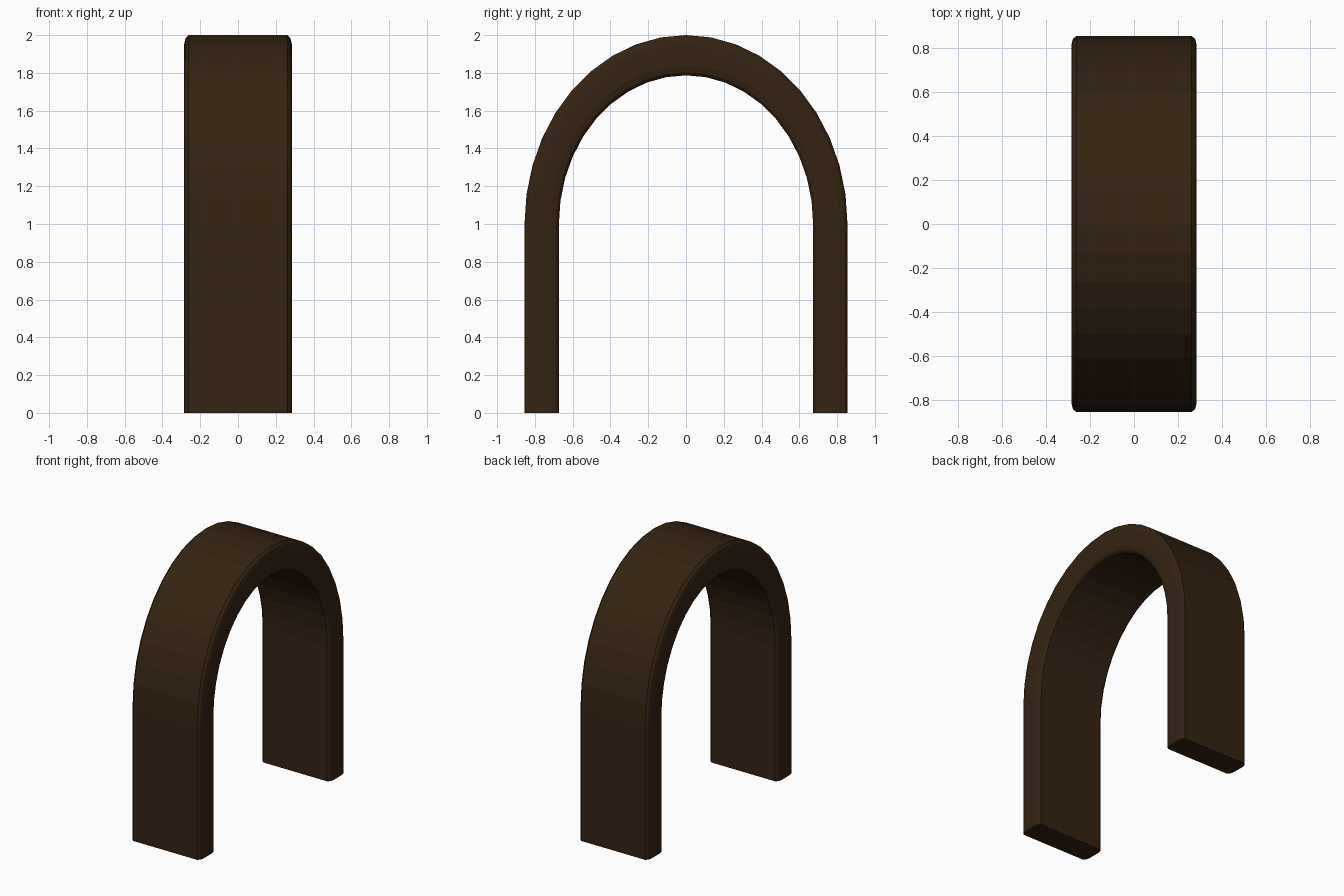
import bpy, bmesh
from math import sin, cos, pi

if "Cube" in bpy.data.objects:
    bpy.data.objects.remove(bpy.data.objects["Cube"])

OUTER, INNER, HALF = 0.855, 0.673, 0.285
SPRING, Z_SCALE, SEGMENTS = 1.0, 1.0 / 0.855, 20

# Cross-section as (x, radius), with softened corners
corner = [(0.262, 0.0), (0.278, 0.014), (HALF, 0.042)]
half = [(x, OUTER - d) for x, d in corner] + [(x, INNER + d) for x, d in reversed(corner)]
section = half + [(-x, r) for x, r in reversed(half)]

# Sweep: straight leg, stretched half circle, straight leg
stations = [(1.0, 0.0, 0.0)]
for i in range(SEGMENTS + 1):
    a = pi * i / SEGMENTS
    stations.append((cos(a), sin(a) * Z_SCALE, SPRING))
stations.append((-1.0, 0.0, 0.0))

bm = bmesh.new()
rings = [[bm.verts.new((x, r * c, base + r * s)) for x, r in section]
         for c, s, base in stations]
n = len(section)
for a, b in zip(rings, rings[1:]):
    for i in range(n):
        j = (i + 1) % n
        bm.faces.new((a[i], a[j], b[j], b[i]))

# Feet
bm.faces.new(rings[0])
bm.faces.new(rings[-1])
bmesh.ops.recalc_face_normals(bm, faces=bm.faces)

mesh = bpy.data.meshes.new("arch")
bm.to_mesh(mesh)
bm.free()
arch = bpy.data.objects.new("arch", mesh)
bpy.context.collection.objects.link(arch)

mat = bpy.data.materials.new("dark_brown")
mat.diffuse_color = (0.035, 0.017, 0.006, 1.0)
mat.use_nodes = True
mat.node_tree.nodes["Principled BSDF"].inputs["Base Color"].default_value = mat.diffuse_color
mesh.materials.append(mat)
